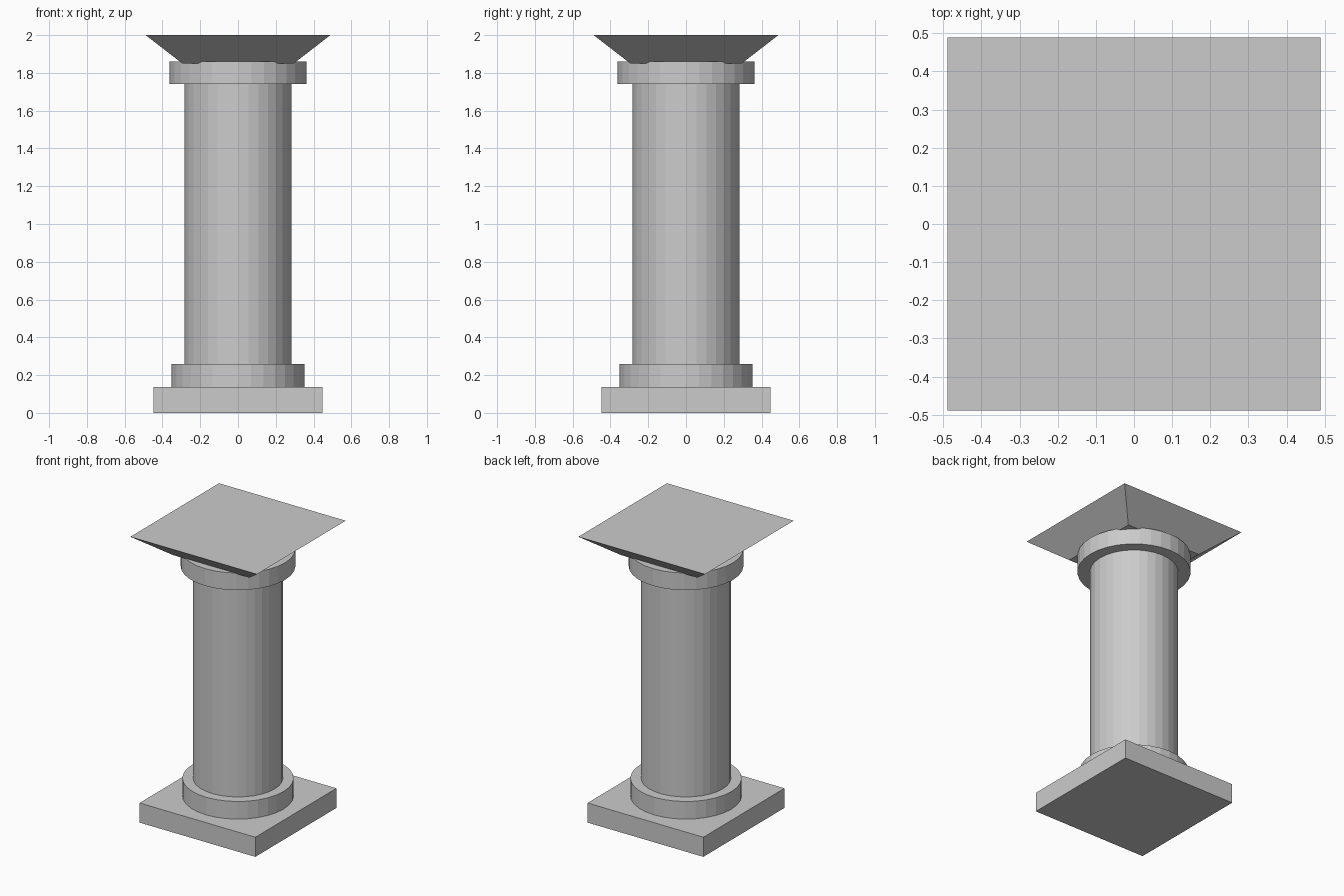
import bpy, math

if "Cube" in bpy.data.objects:
    bpy.data.objects.remove(bpy.data.objects["Cube"])


def drum(name, r_bottom, r_top, z0, z1, sides=32, turn=0.0):
    """Upright prism or frustum between two heights."""
    bpy.ops.mesh.primitive_cone_add(
        vertices=sides, radius1=r_bottom, radius2=r_top, depth=z1 - z0,
        location=(0, 0, (z0 + z1) / 2), rotation=(0, 0, turn))
    ob = bpy.context.object
    ob.name = name
    bpy.ops.object.transform_apply(location=False, rotation=True, scale=True)
    return ob


def square(name, half_bottom, half_top, z0, z1):
    """Square block given by its half widths at bottom and top."""
    k = math.sqrt(2)
    return drum(name, half_bottom * k, half_top * k, z0, z1, 4, math.pi / 4)


# Square plinth at the foot
square("plinth", 0.447, 0.447, 0.0, 0.137)

# Round base ring, shaft and neck ring
drum("base_ring", 0.352, 0.352, 0.137, 0.26)
drum("shaft", 0.284, 0.284, 0.26, 1.74)
drum("neck_ring", 0.363, 0.363, 1.74, 1.86)

# Flared square capital, slightly sunk into the neck ring
square("capital", 0.295, 0.489, 1.85, 2.0)
